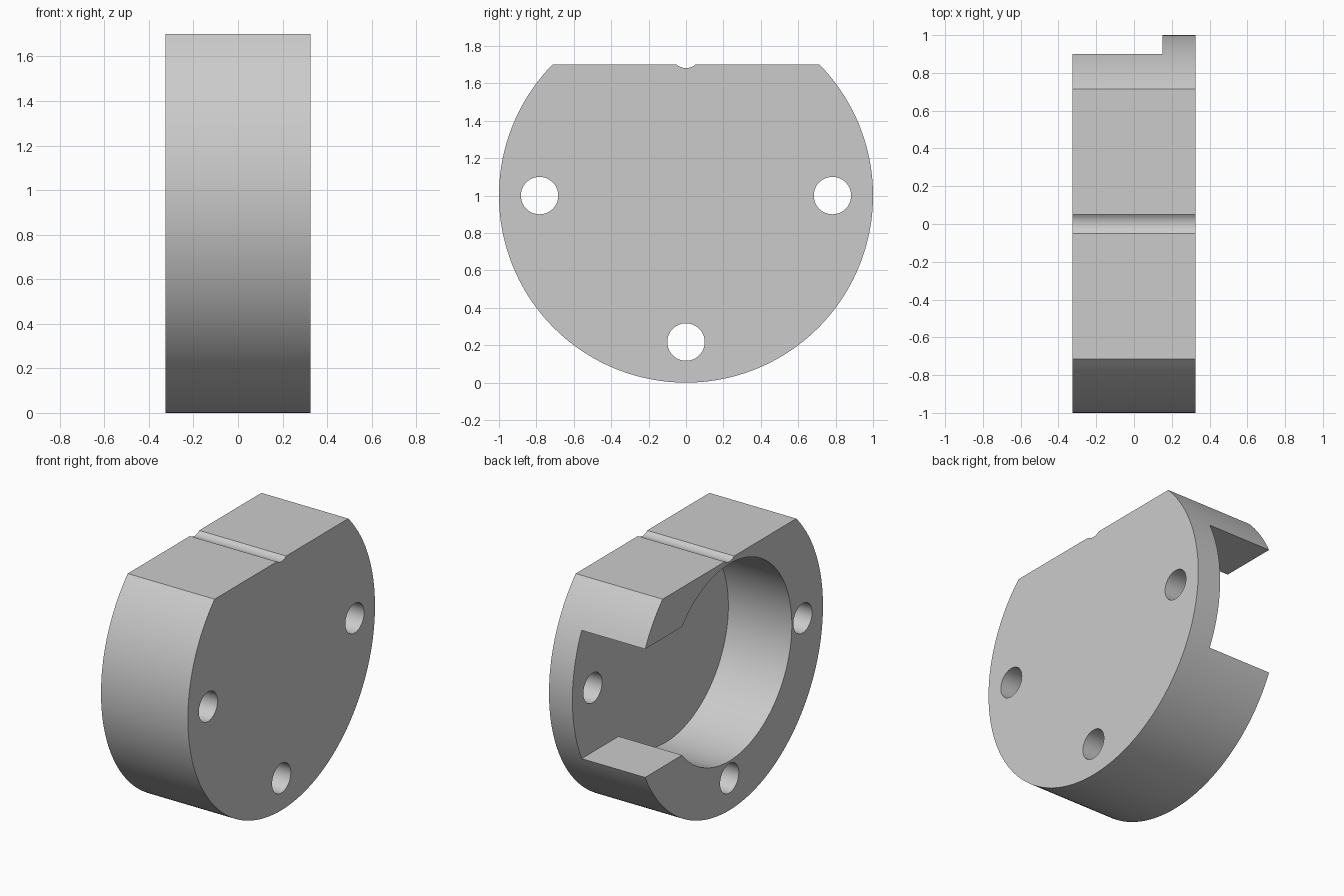
import bpy
import bmesh
from math import sin, cos, asin, pi, sqrt

cube = bpy.data.objects.get("Cube")
if cube:
    bpy.data.objects.remove(cube, do_unlink=True)

HALF = 0.325       # half thickness along x
FLOOR = 0.15       # inner face of the back plate
FLAT = 0.7         # flat top, measured from the disc centre
CAVITY = 0.667
SLOT = 0.434       # half height of the side opening


def arc(radius, start, end, steps, centre=(0, 0)):
    """Points of an arc in the y-z plane."""
    return [(centre[0] + radius * cos(start + (end - start) * i / steps),
             centre[1] + radius * sin(start + (end - start) * i / steps))
            for i in range(steps + 1)]


def prism(name, outline, x0, x1):
    """Extrude a y-z outline along x, centred on z = 1."""
    bm = bmesh.new()
    face = bm.faces.new([bm.verts.new((x0, y, z + 1)) for y, z in outline])
    new = bmesh.ops.extrude_face_region(bm, geom=[face])["geom"]
    verts = [v for v in new if isinstance(v, bmesh.types.BMVert)]
    bmesh.ops.translate(bm, verts=verts, vec=(x1 - x0, 0, 0))
    bmesh.ops.recalc_face_normals(bm, faces=bm.faces)
    mesh = bpy.data.meshes.new(name)
    bm.to_mesh(mesh)
    bm.free()
    obj = bpy.data.objects.new(name, mesh)
    bpy.context.collection.objects.link(obj)
    return obj


grey = bpy.data.materials.new("plain grey")
grey.use_nodes = True
colour = (0.6, 0.6, 0.6, 1)
grey.diffuse_color = colour
grey.node_tree.nodes["Principled BSDF"].inputs["Base Color"].default_value = colour

# Disc with a flat top and a shallow round groove across it
corner = asin(FLAT)
groove_r, groove_w = 0.078, 0.05
dip = asin(groove_w / groove_r)
groove_z = FLAT + sqrt(groove_r ** 2 - groove_w ** 2)
outline = arc(1, pi - corner, 2 * pi + corner, 144)
outline += arc(groove_r, -pi / 2 + dip, -pi / 2 - dip, 12, (0, groove_z))
body = prism("housing_body", outline, -HALF, HALF)
body.data.materials.append(grey)

# Round cavity joined to the side opening
mouth = asin(SLOT / CAVITY)
keyhole = arc(CAVITY, mouth, 2 * pi - mouth, 96) + [(1.2, -SLOT), (1.2, SLOT)]
cutters = [prism("cavity_cutter", keyhole, -HALF - 0.1, FLOOR)]

# Three bolt holes
for y, z in ((0.783, 0), (-0.783, 0), (0, -0.783)):
    circle = arc(0.1, 0, 2 * pi, 48, (y, z))[:-1]
    cutters.append(prism("bolt_hole_cutter", circle, -HALF - 0.1, HALF + 0.1))

bpy.ops.object.select_all(action="DESELECT")
bpy.context.view_layer.objects.active = body
body.select_set(True)
for cutter in cutters:
    cutter.hide_render = True
    cutter.data.materials.append(grey)
    mod = body.modifiers.new("cut", "BOOLEAN")
    mod.operation = "DIFFERENCE"
    mod.solver = "EXACT"
    mod.object = cutter
    bpy.ops.object.modifier_apply(modifier=mod.name)
    bpy.data.objects.remove(cutter, do_unlink=True)

bpy.ops.object.shade_smooth_by_angle(angle=pi / 7)
